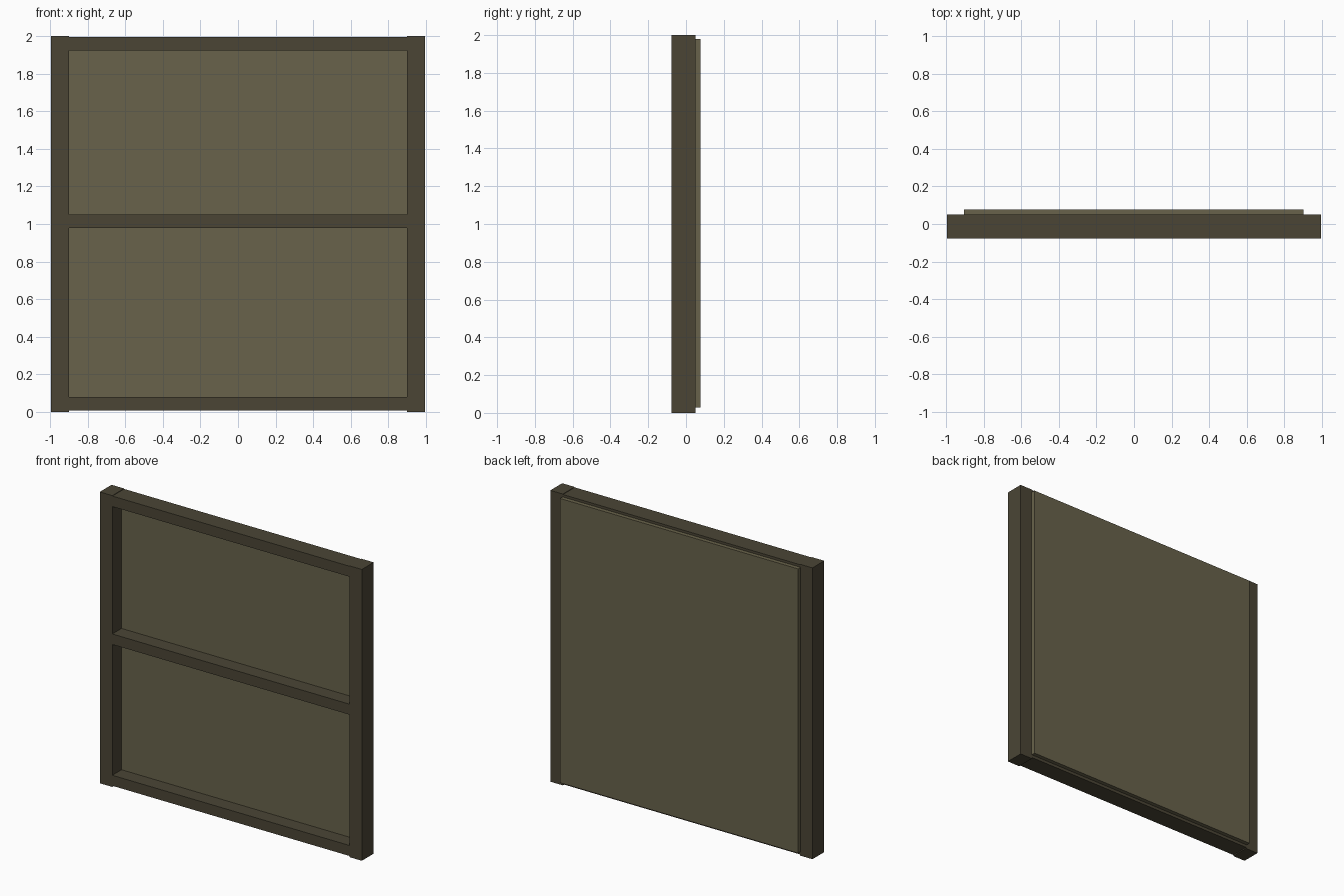
import bpy

if "Cube" in bpy.data.objects:
    bpy.data.objects.remove(bpy.data.objects["Cube"])


def material(name, rgb):
    mat = bpy.data.materials.new(name)
    mat.diffuse_color = (*rgb, 1)
    mat.use_nodes = True
    mat.node_tree.nodes["Principled BSDF"].inputs["Base Color"].default_value = mat.diffuse_color
    return mat


frame_mat = material("dark_wood", (0.07, 0.06, 0.036))
panel_mat = material("light_wood", (0.14, 0.124, 0.07))


def box(name, lo, hi, mat):
    bpy.ops.mesh.primitive_cube_add(
        size=1, location=[(a + b) / 2 for a, b in zip(lo, hi)])
    ob = bpy.context.object
    ob.name = name
    ob.scale = [b - a for a, b in zip(lo, hi)]
    bpy.ops.object.transform_apply(location=False, rotation=False, scale=True)
    ob.data.materials.append(mat)
    return ob


FRONT, BACK = -0.078, 0.05
INNER, OUTER = 0.9, 0.995

# Side posts
box("left_post", (-OUTER, FRONT, 0), (-INNER, BACK, 2), frame_mat)
box("right_post", (INNER, FRONT, 0), (OUTER, BACK, 2), frame_mat)

# Horizontal rails between the posts
for name, z0, z1 in (("bottom_rail", 0.008, 0.08),
                     ("middle_rail", 0.978, 1.05),
                     ("top_rail", 1.925, 1.997)):
    box(name, (-INNER, FRONT, z0), (INNER, BACK, z1), frame_mat)

# Backing panel set into the frame and standing proud behind it
box("back_panel", (-0.906, 0.022, 0.028), (0.902, 0.078, 1.98), panel_mat)
